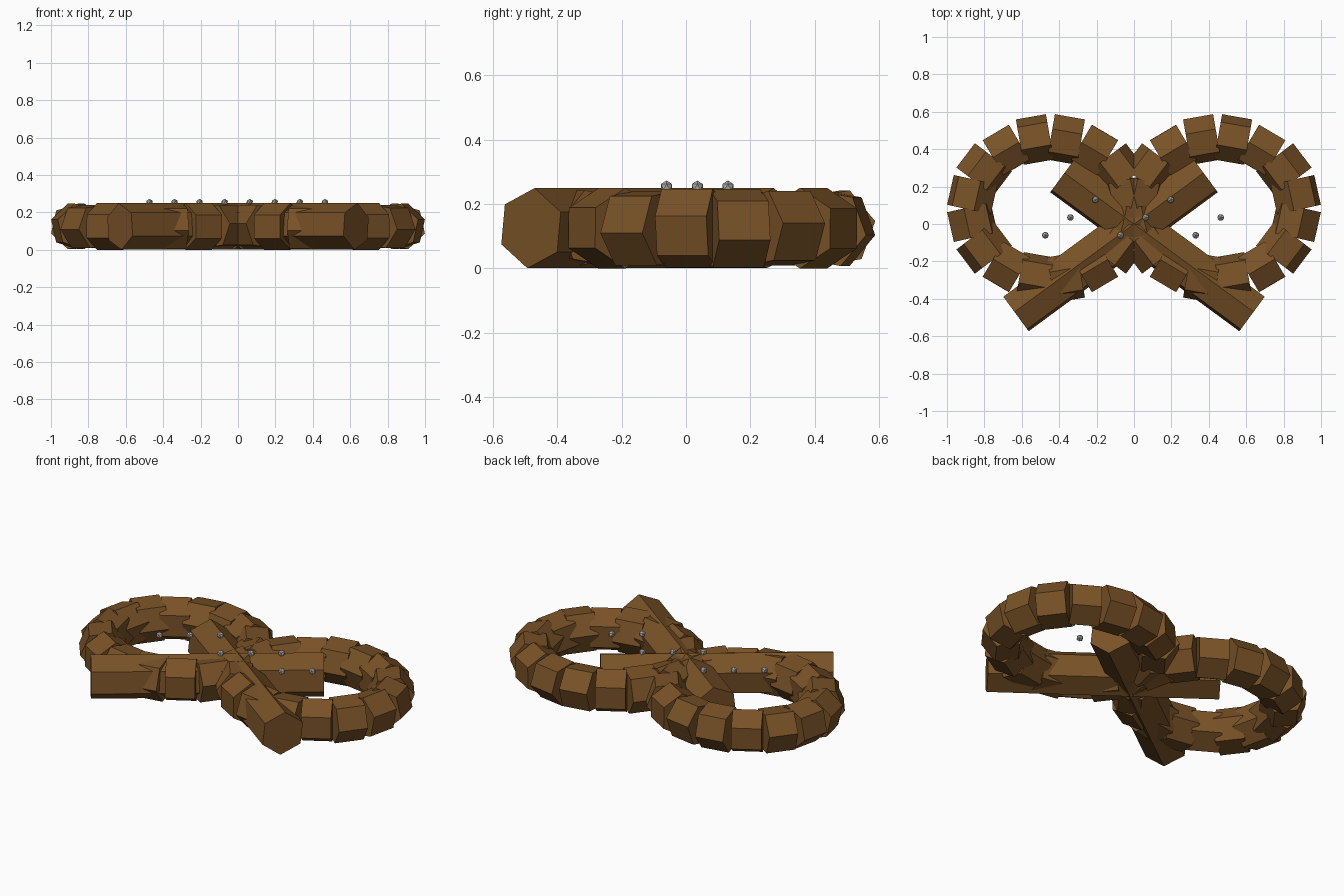
import bpy
import bmesh
import math
from mathutils import Vector

cube = bpy.data.objects.get("Cube")
if cube:
    bpy.data.objects.remove(cube, do_unlink=True)

ROPE = 0.125  # radius of the dough rope


def make_material(name, color):
    mat = bpy.data.materials.new(name)
    mat.use_nodes = True
    mat.diffuse_color = color
    mat.node_tree.nodes["Principled BSDF"].inputs["Base Color"].default_value = color
    return mat


crust = make_material("baked_brown", (0.19, 0.084, 0.02, 1))
salt = make_material("salt_grey", (0.42, 0.40, 0.38, 1))


def add_object(name, bm, mat):
    mesh = bpy.data.meshes.new(name)
    bm.to_mesh(mesh)
    bm.free()
    mesh.materials.append(mat)
    obj = bpy.data.objects.new(name, mesh)
    bpy.context.collection.objects.link(obj)
    return obj


def dough_piece(name, center, direction, length):
    """Six-sided cylinder tipped from upright onto a flat direction."""
    bm = bmesh.new()
    bmesh.ops.create_cone(bm, cap_ends=True, segments=6,
                          radius1=ROPE, radius2=ROPE, depth=length)
    obj = add_object(name, bm, crust)
    obj.location = center
    obj.rotation_mode = "QUATERNION"
    obj.rotation_quaternion = Vector((0, 0, 1)).rotation_difference(direction)


for side, label in ((1, "left"), (-1, "right")):
    # Loop of short pieces along an ellipse
    for i in range(16):
        t = math.tau * (i + 0.5) / 16
        center = (side * (0.447 + 0.426 * math.cos(t)), 0.083 + 0.376 * math.sin(t), ROPE)
        tangent = Vector((-side * 0.426 * math.sin(t), 0.376 * math.cos(t), 0))
        dough_piece(f"{label}_loop_piece_{i + 1}", center, tangent, 0.163)

    # Long crossing arm
    start = Vector((side * 0.631, -0.481, ROPE))
    end = Vector((side * -0.38, 0.262, ROPE))
    dough_piece(f"{label}_crossing_arm", (start + end) / 2, end - start, (end - start).length)

# Salt grains in a repeating diagonal pattern
for i in range(8):
    bm = bmesh.new()
    bmesh.ops.create_icosphere(bm, subdivisions=1, radius=0.02)
    grain = add_object(f"salt_grain_{i + 1}", bm, salt)
    grain.location = (-0.474 + 0.134 * i, -0.06 + 0.095 * (i % 3), 0.253)
